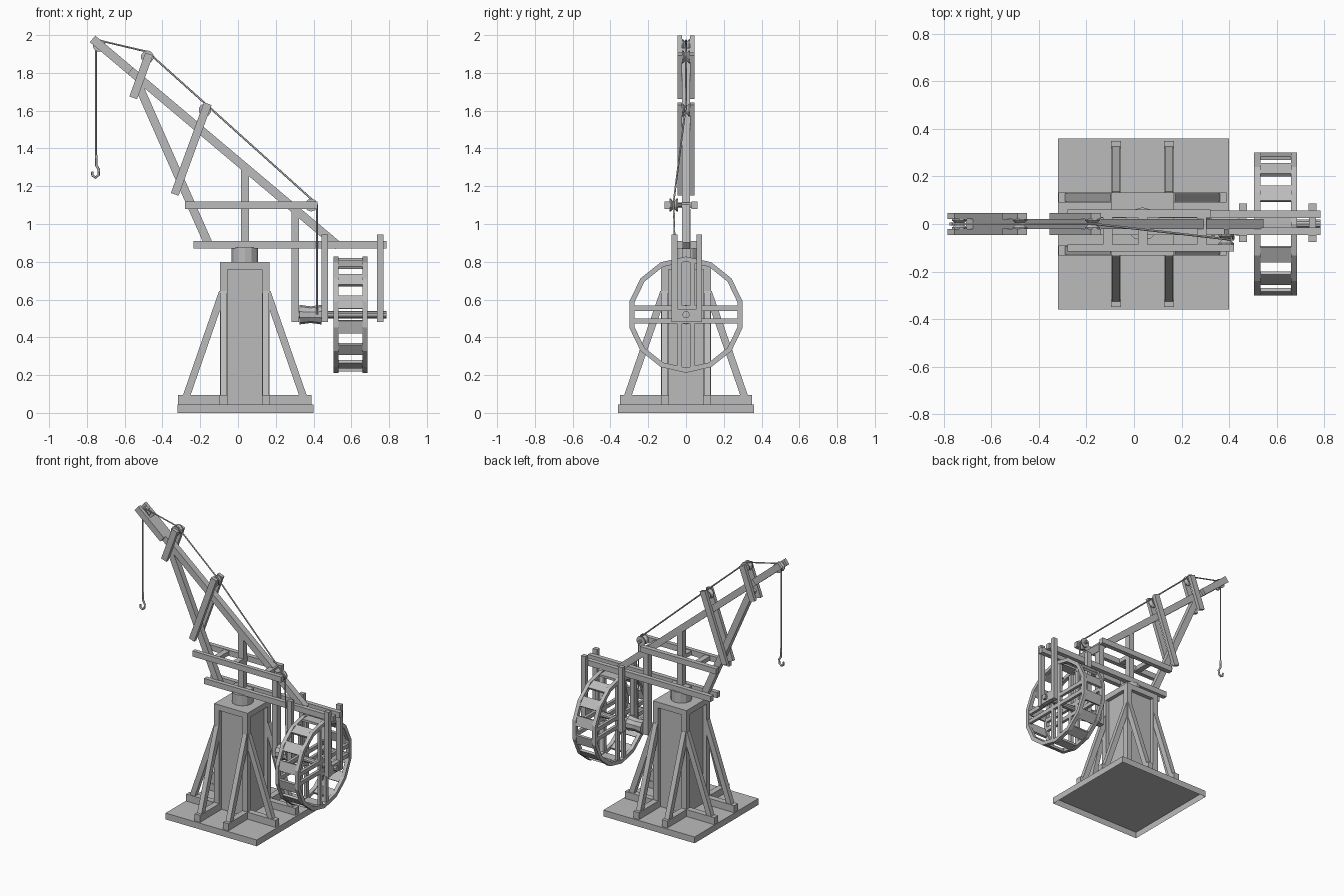
import bpy, bmesh, math
from mathutils import Vector, Matrix

if "Cube" in bpy.data.objects:
    bpy.data.objects.remove(bpy.data.objects["Cube"])

grey = bpy.data.materials.new("plain_grey")
grey.use_nodes = True
grey.diffuse_color = (0.5, 0.5, 0.5, 1)
grey.node_tree.nodes["Principled BSDF"].inputs["Base Color"].default_value = (0.5, 0.5, 0.5, 1)


def finish(name, bm):
    mesh = bpy.data.meshes.new(name)
    bmesh.ops.recalc_face_normals(bm, faces=bm.faces)
    bm.to_mesh(mesh)
    bm.free()
    mesh.materials.append(grey)
    ob = bpy.data.objects.new(name, mesh)
    bpy.context.collection.objects.link(ob)
    return ob


def block(name, x, y, z, open_bottom=False):
    """Box given by its (low, high) range on each axis."""
    bm = bmesh.new()
    size = [r[1] - r[0] for r in (x, y, z)]
    mid = [(r[1] + r[0]) / 2 for r in (x, y, z)]
    bmesh.ops.create_cube(bm, size=1, matrix=Matrix.Translation(mid) @ Matrix.Diagonal(size + [1]))
    if open_bottom:
        low = min(bm.faces, key=lambda f: f.calc_center_median().z)
        bmesh.ops.delete(bm, geom=[low], context='FACES_ONLY')
    return finish(name, bm)


def bar(name, start, end, wide, thick, side=(0, 1, 0)):
    """Timber from start to end; wide is measured along side."""
    a, b = Vector(start), Vector(end)
    along = (b - a).normalized()
    side = Vector(side)
    rot = Matrix((along, side, along.cross(side))).transposed().to_4x4()
    bm = bmesh.new()
    bmesh.ops.create_cube(bm, size=1, matrix=Matrix.Translation((a + b) / 2) @ rot
                          @ Matrix.Diagonal(((b - a).length, wide, thick, 1)))
    return finish(name, bm)


def lathe(name, centre, axis, profile, sides, closed=False):
    """Revolve (offset, radius) points around the axis."""
    axis = Vector(axis)
    up = Vector((1, 0, 0)) if axis.z else Vector((0, 0, 1))
    out = axis.cross(up)
    bm = bmesh.new()
    rings = []
    for off, r in profile:
        angles = [math.tau * i / sides for i in range(sides)]
        rings.append([bm.verts.new(Vector(centre) + axis * off
                      + r * (up * math.cos(t) + out * math.sin(t))) for t in angles])
    pairs = list(zip(rings, rings[1:]))
    if closed:
        pairs.append((rings[-1], rings[0]))
    else:
        bm.faces.new(rings[0])
        bm.faces.new(rings[-1])
    for p, q in pairs:
        for i in range(sides):
            j = (i + 1) % sides
            bm.faces.new((p[i], p[j], q[j], q[i]))
    return finish(name, bm)


def cord(name, points, radius):
    curve = bpy.data.curves.new(name, 'CURVE')
    curve.dimensions = '3D'
    curve.bevel_depth = radius
    curve.bevel_resolution = 1
    curve.use_fill_caps = True
    spline = curve.splines.new('POLY')
    spline.points.add(len(points) - 1)
    for p, co in zip(spline.points, points):
        p.co = (*co, 1)
    curve.materials.append(grey)
    ob = bpy.data.objects.new(name, curve)
    bpy.context.collection.objects.link(ob)


def spool(name, x, y, z, half=0.022):
    lathe(name, (x, y, z), (0, 1, 0),
          [(-half, 0.034), (-half * 0.7, 0.034), (0, 0.016), (half * 0.7, 0.034), (half, 0.034)], 10)
    lathe(name + "_pin", (x, y, z), (0, 1, 0), [(-0.045, 0.01), (0.045, 0.01)], 8)


# Base and tower
CX = 0.036
block("base_slab", (-0.32, 0.4), (-0.36, 0.36), (0, 0.045), open_bottom=True)
block("tower_panels", (CX - 0.105, CX + 0.105), (-0.105, 0.105), (0.045, 0.78))
block("tower_cap", (CX - 0.132, CX + 0.132), (-0.132, 0.132), (0.76, 0.8))
lathe("turning_neck", (CX, 0, 0.8), (0, 0, 1), [(0, 0.07), (0.075, 0.07)], 12)
for sx in (-1, 1):
    for sy in (-1, 1):
        px, py = CX + sx * 0.112, sy * 0.112
        tag = ("left" if sx > 0 else "right") + ("_back" if sy > 0 else "_front")
        block("tower_post_" + tag, (px - 0.02, px + 0.02), (py - 0.02, py + 0.02), (0.045, 0.76))
        # Feet and raking braces in both directions
        bar("side_foot_" + tag, (px, py, 0.07), (CX + sx * 0.353, py, 0.07), 0.042, 0.05)
        bar("side_brace_" + tag, (CX + sx * 0.312, py, 0.08), (CX + sx * 0.118, py, 0.64), 0.034, 0.038)
        bar("end_foot_" + tag, (px, py, 0.07), (px, sy * 0.35, 0.07), 0.042, 0.05, (1, 0, 0))
        bar("end_brace_" + tag, (px, sy * 0.312, 0.08), (px, sy * 0.118, 0.64), 0.034, 0.038, (1, 0, 0))

# Platform beams and wheel hangers
for tag, s in (("back", 1), ("front", -1)):
    y = 0.005 + s * 0.036
    block("platform_beam_" + tag, (-0.235, 0.785), (y - 0.016, y + 0.016), (0.87, 0.91))
    y = 0.005 + s * 0.066
    for where, x in (("inner", 0.459), ("outer", 0.752)):
        block(f"wheel_hanger_{where}_{tag}", (x - 0.017, x + 0.017), (y - 0.015, y + 0.015), (0.48, 0.945))
for where, x in (("inner", 0.459), ("outer", 0.752)):
    block("axle_bearing_" + where, (x - 0.015, x + 0.015), (-0.05, 0.06), (0.485, 0.55))
block("platform_tie", (CX - 0.07, CX + 0.07), (-0.03, 0.04), (0.87, 0.905))

# Boom with its supports
tip, heel = Vector((-0.77, 0, 1.98)), Vector((0.53, 0, 0.885))
bar("boom", tip.lerp(heel, 0.06), heel, 0.044, 0.045)
bar("boom_strut", (-0.15, 0, 0.88), (-0.525, 0, 1.73), 0.04, 0.045)
block("king_post", (CX - 0.021, CX + 0.021), (-0.02, 0.02), (0.87, 1.3))
block("drum_hanger", (0.282, 0.322), (-0.02, 0.025), (0.48, 1.08))
for tag, s in (("back", 1), ("front", -1)):
    y = s * 0.034
    bar("tip_cheek_" + tag, tip + Vector((0, y, 0)), tip.lerp(heel, 0.155) + Vector((0, y, 0)), 0.024, 0.045)
    bar("long_lever_" + tag, (-0.16, y, 1.637), (-0.335, y, 1.157), 0.024, 0.043)
    bar("short_lever_" + tag, (-0.47, y, 1.9), (-0.555, y, 1.668), 0.024, 0.043)

# Upper frame
block("upper_beam_back", (-0.28, 0.322), (0.028, 0.06), (1.08, 1.12))
block("upper_beam_front", (-0.28, 0.422), (-0.115, -0.086), (1.08, 1.12))
for i, x in enumerate((-0.11, CX, 0.285)):
    block(f"upper_tie_{i + 1}", (x - 0.02, x + 0.02), (-0.1, 0.045), (1.085, 1.115))

# Pulleys
spool("tip_pulley", -0.735, 0, 1.945)
spool("short_lever_pulley", -0.48, 0, 1.885)
spool("long_lever_pulley", -0.175, 0, 1.603)
spool("frame_pulley", 0.388, -0.065, 1.1)

# Winch drum and axle
HUB = 0.52
lathe("winch_drum", (0.325, 0, HUB), (1, 0, 0), [(0, 0.052), (0.06, 0.044), (0.118, 0.052)], 10)
lathe("axle", (0.32, 0, HUB), (1, 0, 0), [(0, 0.019), (0.465, 0.019)], 10)

# Treadwheel
N, R, WX = 14, 0.308, 0.596
for tag, s in (("left", 1), ("right", -1)):
    x = WX + s * 0.077
    lathe("wheel_rim_" + tag, (x, 0, HUB), (1, 0, 0),
          [(-0.013, R), (0.013, R), (0.013, R - 0.027), (-0.013, R - 0.027)], N, closed=True)
    for d in (-0.034, 0.034):
        side = "high" if d > 0 else "low"
        block(f"wheel_arm_{side}_{tag}", (x - 0.01, x + 0.01), (-0.288, 0.288), (HUB + d - 0.014, HUB + d + 0.014))
        side = "back" if d > 0 else "front"
        block(f"wheel_upright_{side}_{tag}", (x - 0.01, x + 0.01), (d - 0.014, d + 0.014), (HUB - 0.288, HUB + 0.288))
for i in range(N):
    t = math.tau * i / N
    out = Vector((0, math.sin(t), math.cos(t)))
    c = Vector((WX, 0, HUB)) + out * (R - 0.016)
    along = Vector((0.078, 0, 0))
    bar(f"wheel_tread_{i + 1}", c - along, c + along, 0.07, 0.016, (0, math.cos(t), -math.sin(t)))

# Rope and hook
cord("rope", [(-0.752, 0, 1.35), (-0.752, 0, 1.955), (-0.735, 0, 1.972), (-0.48, 0, 1.912),
              (-0.165, 0, 1.63), (0.4, -0.065, 1.122), (0.418, -0.065, 1.1), (0.418, -0.05, HUB)], 0.005)
cord("hook", [(-0.75, 0, 1.365), (-0.75, 0, 1.31), (-0.736, 0, 1.287), (-0.738, 0, 1.26),
              (-0.754, 0, 1.246), (-0.77, 0, 1.256), (-0.772, 0, 1.277)], 0.007)
